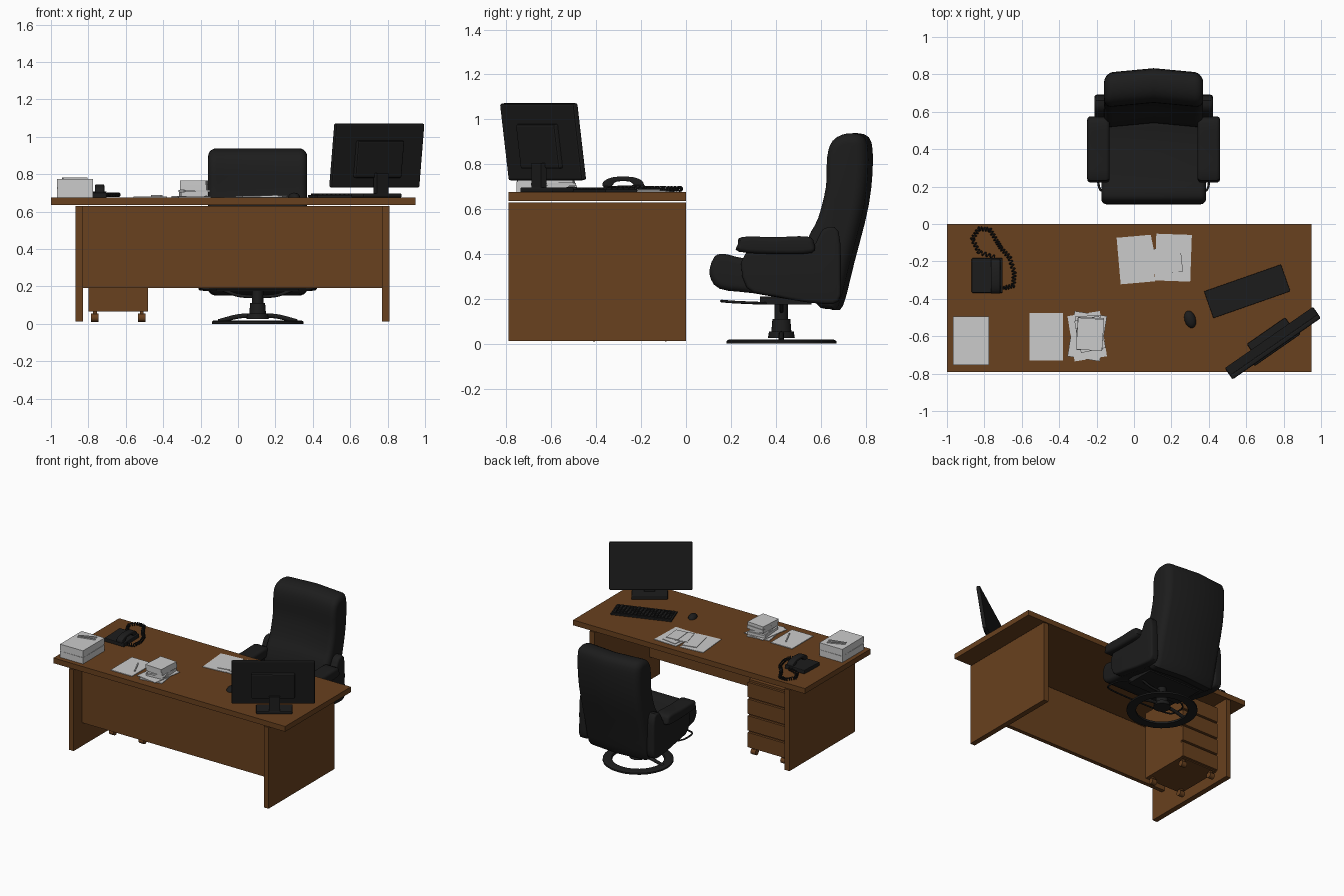
import bpy, bmesh, math, random
from mathutils import Vector, Matrix

if "Cube" in bpy.data.objects:
    bpy.data.objects.remove(bpy.data.objects["Cube"])
random.seed(4)


def material(name, c):
    m = bpy.data.materials.new(name)
    m.diffuse_color = (*c, 1)
    m.use_nodes = True
    m.node_tree.nodes["Principled BSDF"].inputs["Base Color"].default_value = m.diffuse_color
    return m


WOOD = material("wood", (0.14, 0.052, 0.013))
BLACK = material("black", (0.012, 0.012, 0.012))
PAPER = material("paper", (0.6, 0.6, 0.6))


def finish(name, bm, mat, smooth=False):
    bmesh.ops.recalc_face_normals(bm, faces=bm.faces[:])
    me = bpy.data.meshes.new(name)
    bm.to_mesh(me)
    bm.free()
    ob = bpy.data.objects.new(name, me)
    bpy.context.collection.objects.link(ob)
    me.materials.append(mat)
    if smooth:
        bpy.ops.object.select_all(action='DESELECT')
        bpy.context.view_layer.objects.active = ob
        ob.select_set(True)
        bpy.ops.object.shade_smooth_by_angle(angle=math.radians(40))
    return ob


def block(name, c, s, mat, deg=0, tilt=0, bevel=0):
    bm = bmesh.new()
    bmesh.ops.create_cube(bm, size=1, matrix=Matrix.Diagonal((*s, 1)))
    if bevel:
        bmesh.ops.bevel(bm, geom=bm.edges[:], offset=bevel, segments=2, affect='EDGES', profile=0.5)
    ob = finish(name, bm, mat)
    ob.location = c
    ob.rotation_euler = (math.radians(tilt), 0, math.radians(deg))
    return ob


def span(name, x0, x1, y0, y1, z0, z1, mat, bevel=0):
    return block(name, ((x0 + x1) / 2, (y0 + y1) / 2, (z0 + z1) / 2), (x1 - x0, y1 - y0, z1 - z0), mat, bevel=bevel)


def drum(name, c, r1, r2, h, mat, rot=None, seg=20):
    bm = bmesh.new()
    bmesh.ops.create_cone(bm, cap_ends=True, segments=seg, radius1=r1, radius2=r2, depth=h,
                          matrix=Matrix.Translation(c) @ (rot or Matrix()))
    return finish(name, bm, mat, True)


def tube(name, pts, r, mat, closed=False):
    cu = bpy.data.curves.new(name, 'CURVE')
    cu.dimensions = '3D'
    cu.bevel_depth, cu.bevel_resolution, cu.resolution_u = r, 2, 3
    sp = cu.splines.new('NURBS')
    sp.points.add(len(pts) - 1)
    for p, q in zip(sp.points, pts):
        p.co = (*q, 1)
    sp.use_endpoint_u, sp.use_cyclic_u, sp.order_u = True, closed, 3
    cu.materials.append(mat)
    ob = bpy.data.objects.new(name, cu)
    bpy.context.collection.objects.link(ob)


def cushion(name, prof, xc, half, r, mat=BLACK, bow=0.0):
    """Side profile (y, z) swept across x, with rounded ends and an optional backward bow."""
    n, P = len(prof), [Vector(p) for p in prof]
    pts = []
    for i in range(n):
        a, b, c, d = (P[(i + k) % n] for k in (-1, 0, 1, 2))
        for t in (0, 1 / 3, 2 / 3):
            pts.append(0.5 * (2 * b + (c - a) * t + (2 * a - 5 * b + 4 * c - d) * t**2 + (3 * b - a - 3 * c + d) * t**3))
    m = len(pts)
    area = sum(pts[i - 1].x * pts[i].y - pts[i].x * pts[i - 1].y for i in range(m))
    norms = []
    for i in range(m):
        t = (pts[(i + 1) % m] - pts[i - 1]).normalized()
        norms.append(Vector((-t.y, t.x)) * (1 if area > 0 else -1))
    ends = [(half - r + r * math.sin(a), r * (1 - math.cos(a))) for a in [k * math.pi / 10 for k in range(6)]]
    st = [(-x, d) for x, d in reversed(ends)] + [(0, 0)] + ends
    bm = bmesh.new()
    rings = []
    for x, d in st:
        q = [p + v * d for p, v in zip(pts, norms)]
        rings.append([bm.verts.new((xc + x, p.x - bow * (x / half) ** 2, p.y)) for p in q])
    for A, B in zip(rings, rings[1:]):
        for i in range(m):
            bm.faces.new((A[i - 1], A[i], B[i], B[i - 1]))
    bm.faces.new(rings[0])
    bm.faces.new(rings[-1])
    return finish(name, bm, mat, True)


# desk: top, end panels, modesty panel
span("desk_top", -1, 0.95, -0.79, 0, 0.635, 0.675, WOOD)
span("left_end_panel", -0.87, -0.83, -0.79, 0, 0.012, 0.629, WOOD)
span("right_end_panel", 0.77, 0.81, -0.79, 0, 0.012, 0.629, WOOD)
span("modesty_panel", -0.83, 0.77, -0.69, -0.66, 0.19, 0.629, WOOD)

# rolling drawer unit
span("drawer_case", -0.80, -0.48, -0.45, -0.07, 0.065, 0.58, WOOD)
for i in range(4):
    z = 0.072 + i * 0.127
    span(f"drawer_front_{i}", -0.797, -0.483, -0.07, -0.052, z, z + 0.112, WOOD)
for x in (-0.765, -0.515):
    for y in (-0.41, -0.09):
        drum("caster_wheel", (x, y, 0.032), 0.022, 0.022, 0.04, WOOD, Matrix.Rotation(math.pi / 2, 4, 'Y'), 12)
        span("caster_stem", x - 0.01, x + 0.01, y - 0.01, y + 0.01, 0.04, 0.066, WOOD)

# chair upholstery
CX, CY = 0.105, 0.425
cushion("chair_back", [(0.60, 0.18), (0.66, 0.155), (0.70, 0.17), (0.75, 0.36), (0.815, 0.62), (0.833, 0.82),
                       (0.815, 0.92), (0.74, 0.937), (0.675, 0.905), (0.65, 0.83), (0.645, 0.70),
                       (0.61, 0.56), (0.565, 0.47), (0.54, 0.34)], CX, 0.265, 0.045, bow=0.03)
cushion("chair_seat", [(0.105, 0.31), (0.125, 0.385), (0.17, 0.40), (0.26, 0.38), (0.45, 0.36), (0.62, 0.36),
                       (0.66, 0.20), (0.55, 0.185), (0.30, 0.225), (0.15, 0.245)], CX, 0.28, 0.03)
for s in (-1, 1):
    cushion("chair_side", [(0.27, 0.25), (0.27, 0.41), (0.54, 0.42), (0.61, 0.51), (0.68, 0.50), (0.69, 0.3),
                           (0.68, 0.19), (0.58, 0.18), (0.40, 0.21)], CX + s * 0.285, 0.032, 0.015)
    cushion("armrest", [(0.235, 0.41), (0.232, 0.445), (0.25, 0.476), (0.40, 0.475), (0.54, 0.478), (0.57, 0.45),
                        (0.56, 0.405), (0.40, 0.40)], CX + s * 0.295, 0.06, 0.02)
    # base arms and springs under the seat
    tube("base_arm", [(CX + s * x, CY, z) for x, z in ((0.21, 0.012), (0.15, 0.03), (0.08, 0.045), (0, 0.045))], 0.012, BLACK)
    tube("seat_spring", [(CX + s * x, CY, z) for x, z in ((0.2, 0.19), (0.15, 0.165), (0.08, 0.145), (0, 0.145))], 0.009, BLACK)
    tube("recline_bar", [(CX + s * x, y, z) for x, y, z in ((0.2, 0.36, 0.18), (0.29, 0.34, 0.18), (0.30, 0.20, 0.186),
                                                          (0.27, 0.165, 0.19), (0.1, 0.158, 0.19), (0, 0.158, 0.19))], 0.006, BLACK)
span("seat_plate", CX - 0.22, CX + 0.22, 0.33, 0.56, 0.175, 0.21, BLACK)

# chair pedestal
bm = bmesh.new()
seg = 28
rows = [[bm.verts.new((CX + r * math.cos(a), CY + r * math.sin(a), z))
         for a in [k * 2 * math.pi / seg for k in range(seg)]]
        for r, z in ((0.245, 0), (0.245, 0.012), (0.235, 0.018), (0.185, 0.018), (0.18, 0.012), (0.18, 0))]
for i in range(6):
    A, B = rows[i - 1], rows[i]
    for k in range(seg):
        bm.faces.new((A[k - 1], A[k], B[k], B[k - 1]))
finish("base_ring", bm, BLACK, True)
drum("base_hub", (CX, CY, 0.04), 0.06, 0.055, 0.03, BLACK)
drum("hub_sleeve", (CX, CY, 0.08), 0.045, 0.04, 0.06, BLACK)
drum("chair_column", (CX, CY, 0.15), 0.03, 0.03, 0.09, BLACK)

# monitor, turned towards the chair and leaning back
block("monitor_screen", (0.742, -0.637, 0.90), (0.575, 0.028, 0.345), BLACK, 34.8, 8, 0.008)
block("monitor_back", (0.752, -0.652, 0.88), (0.30, 0.03, 0.2), BLACK, 34.8, 8, 0.008)
block("monitor_neck", (0.765, -0.655, 0.745), (0.075, 0.03, 0.12), BLACK, 34.8)
block("monitor_base", (0.74, -0.62, 0.686), (0.25, 0.12, 0.022), BLACK, 34.8, 0, 0.006)

# keyboard with key grid, mouse
block("keyboard", (0.605, -0.36, 0.682), (0.436, 0.152, 0.014), BLACK, 19.3, 0, 0.003)
bm = bmesh.new()
for i in range(17):
    for j in range(5):
        bmesh.ops.create_cube(bm, size=1, matrix=Matrix.Translation(((i - 8) * 0.0245, (j - 2) * 0.027, 0))
                              @ Matrix.Diagonal((0.02, 0.022, 0.01, 1)))
keys = finish("keys", bm, BLACK)
keys.location, keys.rotation_euler = (0.605, -0.36, 0.691), (0, 0, math.radians(19.3))
bm = bmesh.new()
bmesh.ops.create_uvsphere(bm, u_segments=16, v_segments=10, radius=1, matrix=Matrix.Diagonal((0.03, 0.048, 0.026, 1)))
bmesh.ops.bisect_plane(bm, geom=bm.verts[:] + bm.edges[:] + bm.faces[:], plane_co=(0, 0, 0), plane_no=(0, 0, -1), clear_outer=True)
mouse = finish("mouse", bm, BLACK, True)
mouse.location, mouse.rotation_euler = (0.30, -0.51, 0.675), (0, 0, math.radians(17))

# telephone: body, arched handset, coiled cord
block("phone_body", (-0.785, -0.275, 0.69), (0.165, 0.185, 0.03), BLACK, 0, 2, 0.005)
cushion("handset", [(-0.37, 0.70), (-0.365, 0.725), (-0.32, 0.743), (-0.24, 0.743), (-0.195, 0.725), (-0.19, 0.70),
                    (-0.225, 0.70), (-0.25, 0.722), (-0.31, 0.722), (-0.335, 0.70)], -0.74, 0.025, 0.006)
path = [Vector(p) for p in ((-0.74, -0.18), (-0.83, -0.15), (-0.865, -0.08), (-0.83, -0.025), (-0.77, -0.03), (-0.735, -0.09),
                            (-0.71, -0.13), (-0.665, -0.18), (-0.64, -0.26), (-0.645, -0.33), (-0.70, -0.345))]
coil = []
for k in range(len(path) - 1):
    a, b = path[k], path[k + 1]
    side = Vector((a.y - b.y, b.x - a.x)).normalized()
    for j in range(24):
        p, w = a.lerp(b, j / 24), j * math.pi / 3
        coil.append((*(p + side * 0.011 * math.cos(w)), 0.69 + 0.011 * math.sin(w)))
tube("phone_cord", coil, 0.0035, BLACK)

# paper stacks and loose sheets: x, y, width, depth, bottom, top, angle
SHEETS = [(-0.872, -0.625, 0.193, 0.26, 0.675, 0.722, 0), (-0.872, -0.625, 0.188, 0.255, 0.722, 0.728, 1),
          (-0.872, -0.625, 0.193, 0.26, 0.728, 0.775, 0),
          (-0.47, -0.603, 0.18, 0.255, 0.675, 0.680, 0),
          (-0.25, -0.60, 0.175, 0.245, 0.675, 0.680, 9), (-0.25, -0.60, 0.175, 0.245, 0.680, 0.684, -9),
          (-0.24, -0.58, 0.14, 0.18, 0.684, 0.704, 4), (-0.235, -0.59, 0.135, 0.175, 0.704, 0.716, 12),
          (-0.235, -0.585, 0.14, 0.17, 0.716, 0.742, -3), (-0.235, -0.59, 0.14, 0.17, 0.742, 0.765, -4),
          (0.01, -0.19, 0.185, 0.25, 0.675, 0.679, 5), (0.21, -0.18, 0.19, 0.25, 0.675, 0.679, -2),
          (0.06, -0.185, 0.11, 0.18, 0.679, 0.683, 12), (0.19, -0.17, 0.12, 0.18, 0.679, 0.683, -8),
          (0.15, -0.20, 0.09, 0.15, 0.683, 0.686, 15), (0.21, -0.19, 0.09, 0.14, 0.686, 0.689, 6)]
for i, (x, y, w, d, z0, z1, a) in enumerate(SHEETS):
    block(f"paper_{i}", (x, y, (z0 + z1) / 2), (w, d, z1 - z0), PAPER, a)
for x, y, z, a in ((-0.88, -0.55, 0.779, 22), (-0.87, -0.575, 0.779, 14), (-0.435, -0.60, 0.684, 115)):
    block("pencil", (x, y, z), (0.13, 0.008, 0.008), PAPER, a)
